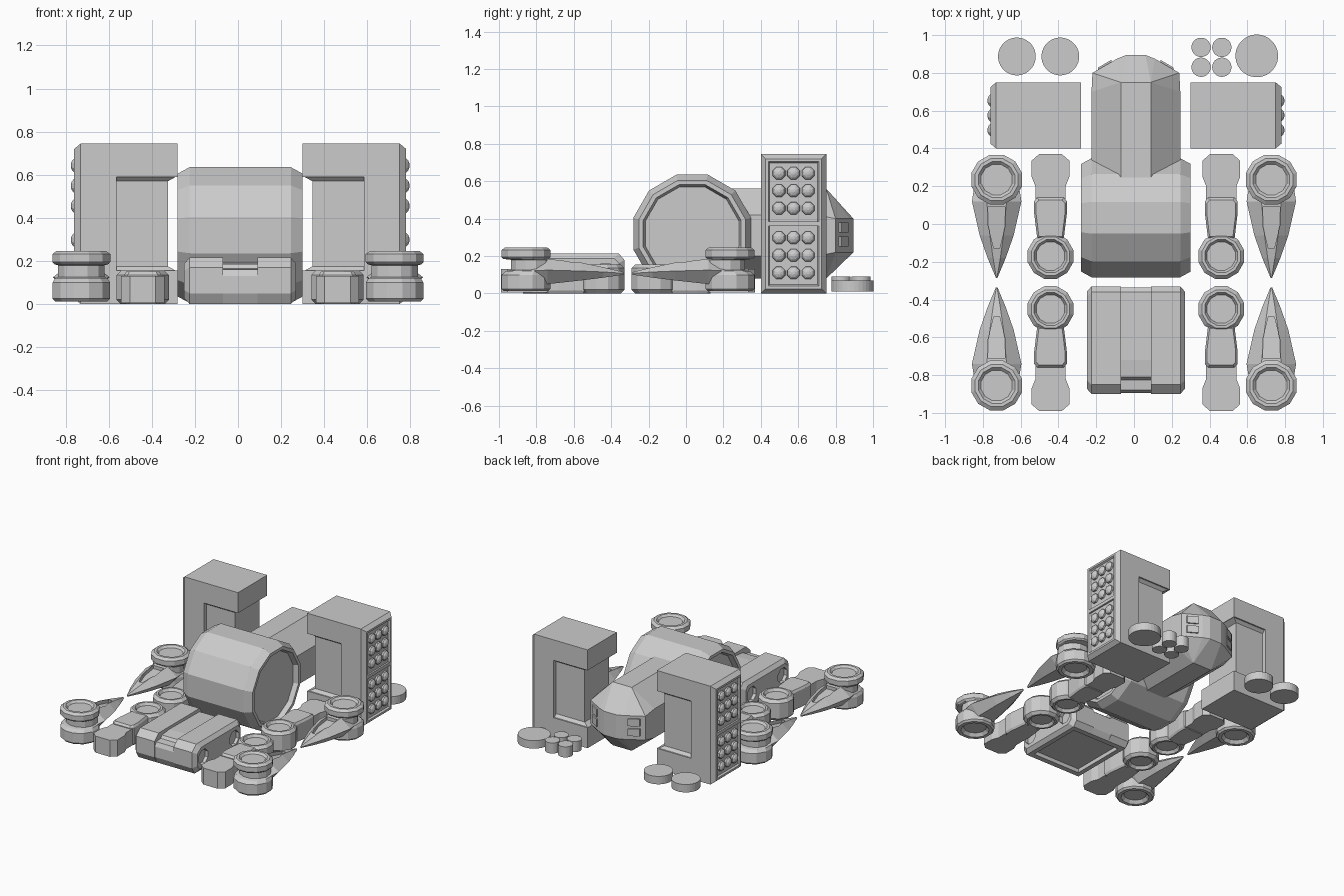
import bpy, bmesh, math
from mathutils import Vector

if "Cube" in bpy.data.objects:
    bpy.data.objects.remove(bpy.data.objects["Cube"])

CX = 0.01          # mirror plane of the main parts
CY = -0.31         # mirror plane between front and rear limbs


def finish(name, bm, flip):
    for v in bm.verts:
        v.co = Vector(flip(*v.co))
    bmesh.ops.recalc_face_normals(bm, faces=bm.faces)
    me = bpy.data.meshes.new(name)
    bm.to_mesh(me)
    bm.free()
    ob = bpy.data.objects.new(name, me)
    bpy.context.collection.objects.link(ob)
    return ob


def same(x, y, z):
    return x, y, z


def loft(name, rings, flip=same):
    """Skin equal-length rings of points and cap both ends."""
    bm = bmesh.new()
    vs = [[bm.verts.new(p) for p in r] for r in rings]
    n = len(vs[0])
    for a, b in zip(vs, vs[1:]):
        for i in range(n):
            j = (i + 1) % n
            bm.faces.new((a[i], a[j], b[j], b[i]))
    bm.faces.new(vs[0])
    bm.faces.new(vs[-1])
    return finish(name, bm, flip)


def hull(name, pts, flip=same):
    bm = bmesh.new()
    for p in pts:
        bm.verts.new(p)
    bmesh.ops.convex_hull(bm, input=bm.verts)
    bmesh.ops.dissolve_limit(bm, angle_limit=0.02, verts=bm.verts, edges=bm.edges)
    return finish(name, bm, flip)


def ngon(n, r, ry=None, turn=0.5):
    ry = ry or r
    return [(r * math.cos(2 * math.pi * (i + turn) / n), ry * math.sin(2 * math.pi * (i + turn) / n))
            for i in range(n)]


def rect(u0, u1, v0, v1, d=0.0):
    return [(u0 + d, v0 + d), (u1 - d, v0 + d), (u1 - d, v1 - d), (u0 + d, v1 - d)]


def at_x(pts, x, cy=0, cz=0):
    return [(x, cy + u, cz + v) for u, v in pts]


def at_z(pts, z, cx=0, cy=0):
    return [(cx + u, cy + v, z) for u, v in pts]


def box(name, x0, x1, y0, y1, z0, z1, flip=same):
    return loft(name, [at_z(rect(x0, x1, y0, y1), z) for z in (z0, z1)], flip)


def cut(ob, cutter):
    m = ob.modifiers.new("cut", 'BOOLEAN')
    m.object = cutter
    m.solver = 'EXACT'
    cutter.hide_render = True
    cutter.hide_viewport = True


def side_flip(s, cx=CX):
    return lambda x, y, z: (cx + s * x, y, z)


def limb_flip(s, t, cx):
    return lambda x, y, z: (cx + s * x, y if t > 0 else 2 * CY - y, z)


# barrel body with chamfered, recessed ends
loft("body", [at_x(ngon(12, r / math.cos(math.pi / 12)), CX + dx, 0.033, 0.32)
              for dx, r in ((-.255, .25), (-.29, .262), (-.29, .285), (-.235, .315),
                            (.235, .315), (.29, .285), (.29, .262), (.255, .25))])

# faceted head at the back
head = []
for s in (-1, 1):
    f = lambda x, y, z: (CX + s * x, y, z)
    head += [f(.08, y, z) for y in (.2, .75) for z in (.56, .08)]
    head += [f(.235, y, z) for y in (.2, .70) for z in (.42, .20)]
    head += [f(x, y, z) for x, y in ((.05, .895), (.10, .875), (.23, .80)) for z in (.40, .22)]
hull("head", head)

for s in (-1, 1):
    F = side_flip(s)
    # vent panels on the head
    for z in (.25, .325):
        loft("head_vent", [[(.13, .865 + d, zz), (.20, .824 + d, zz), (.20, .79 + d, zz), (.13, .83 + d, zz)]
                           for d in (.004,) for zz in (z, z + .055)], F)

    # C-shaped side pod
    c = [(.29, .745), (.74, .745), (.74, 0), (.29, 0), (.29, .155), (.575, .155), (.575, .59), (.29, .59)]
    loft("side_pod", [[(x, y, z) for x, z in c] for y in (.40, .75)], F)
    # recessed web with sloped upper and lower borders
    loft("pod_web", [at_z(rect(.29, .58, .405, .745), .15), at_z(rect(.335, .58, .43, .72), .175),
                     at_z(rect(.335, .58, .43, .72), .57), at_z(rect(.29, .58, .405, .745), .595)], F)
    # outer plate with frame, divider and studs
    loft("pod_plate", [at_x(rect(.40, .75, 0, .745, d), x)
                       for x, d in ((.735, 0), (.74, 0), (.77, .025), (.77, .04), (.757, .047))], F)
    box("pod_divider", .75, .77, .43, .72, .36, .385, F)
    for bank in (.11, .455):
        for i in range(3):
            for j in range(3):
                y, z = .497 + .078 * i, bank + .094 * j
                loft("stud", [at_x(ngon(8, r * 1.1, turn=.5), x, y, z)
                              for x, r in ((.75, .034), (.770, .032), (.780, .022), (.786, .008))], F)

    # pelvis rails with octagonal sockets
    side = [(-.87, .0), (-.36, .0), (-.33, .04), (-.33, .18), (-.36, .215), (-.85, .215), (-.90, .17), (-.90, .05)]
    inner = [(-.615 + (y + .615) * .9, .107 + (z - .107) * .75) for y, z in side]
    rail = loft("pelvis_rail", [at_x(side, .08), at_x(side, .235), at_x(inner, .26)], F)
    for y in (-.80, -.43):
        cut(rail, loft("socket_cutter", [at_x(ngon(8, .058), x, y, .107) for x in (.235, .3)], F))
    cut(rail, box("underside_cutter", -.05, .2, -.83, -.40, -.05, .03, F))

# pelvis centre channel
mid = [(-.87, .0), (-.36, .0), (-.335, .04), (-.335, .17), (-.36, .19), (-.72, .195), (-.81, .185),
       (-.825, .165), (-.88, .16), (-.895, .13), (-.895, .05)]
core = loft("pelvis_core", [at_x(mid, CX - .08), at_x(mid, CX + .08)])
cut(core, box("core_underside_cutter", -.3, .3, -.83, -.40, -.05, .03))

# four limbs: thighs and clawed feet
end = [(.06, .37), (.1, .335), (.1, .25), (.08, .2), (.08, .05)]
end = end + [(-x, y) for x, y in reversed(end)]
for s in (-1, 1):
    for t in (-1, 1):
        T = limb_flip(s, t, CX)
        G = lambda x, y, z: T(x + .452, y, z)
        loft("thigh_end", [at_z(end, .005), at_z(end, .13)], G)
        link = [(.07, .14), (.087, .12), (.087, .06), (.07, -.08), (-.07, -.08), (-.087, .06), (-.087, .12), (-.07, .14)]
        loft("thigh_link", [at_z([(x * k, .03 + (y - .03) * k) for x, y in link], z)
                            for z, k in ((0, .9), (.015, 1), (.135, 1), (.15, .88))], G)
        loft("thigh_joint", [at_z(ngon(12, r, r), z, 0, -.17)
                             for z, r in ((.02, .075), (.0, .09), (.0, .105), (.02, .125), (.135, .125),
                                          (.155, .105), (.155, .09), (.135, .078))], G)

        H0 = limb_flip(s, t, 0)
        H = lambda x, y, z: H0(x + .727, y, z)
        # spool-shaped ankle
        loft("foot_spool", [at_z(ngon(12, r, r * .98), z, 0, .235 - dy)
                            for z, r, dy in ((.035, .08, 0), (.012, .10, 0), (.012, .125, 0), (.025, .138, 0),
                                             (.10, .138, 0), (.12, .125, .01), (.125, .112, .025),
                                             (.18, .112, .025), (.185, .13, 0), (.195, .139, 0),
                                             (.232, .139, 0), (.247, .118, 0), (.247, .10, 0),
                                             (.232, .085, 0))], H)
        # tapering claw with slotted top
        rings = []
        for y, w, lo, m, hi in ((.22, .115, .04, .12, .15), (.12, .131, .05, .125, .185),
                                (-.06, .09, .07, .12, .165), (-.18, .048, .085, .115, .14),
                                (-.285, .004, .10, .108, .115)):
            rings.append([(w, y, m), (w * .4, y, hi), (-w * .4, y, hi), (-w, y, m), (-w * .5, y, lo), (w * .5, y, lo)])
        claw = loft("claw", rings, H)
        slot = [(.045, .09), (.045, -.01), (.015, -.13), (-.015, -.13), (-.045, -.01), (-.045, .09)]
        cut(claw, loft("slot_cutter", [[(x, y, z + .13 * y) for x, y in slot] for z in (.145, .24)], H))

# loose discs behind the pods
for x, y, r, h in ((-.62, .887, .1, .07), (-.39, .887, .1, .07), (.65, .89, .113, .07),
                   (.355, .935, .051, .09), (.465, .935, .051, .09), (.355, .83, .051, .09), (.465, .83, .051, .09)):
    loft("disc", [at_z(ngon(32, r), z, x, y) for z in (.01, h)])
